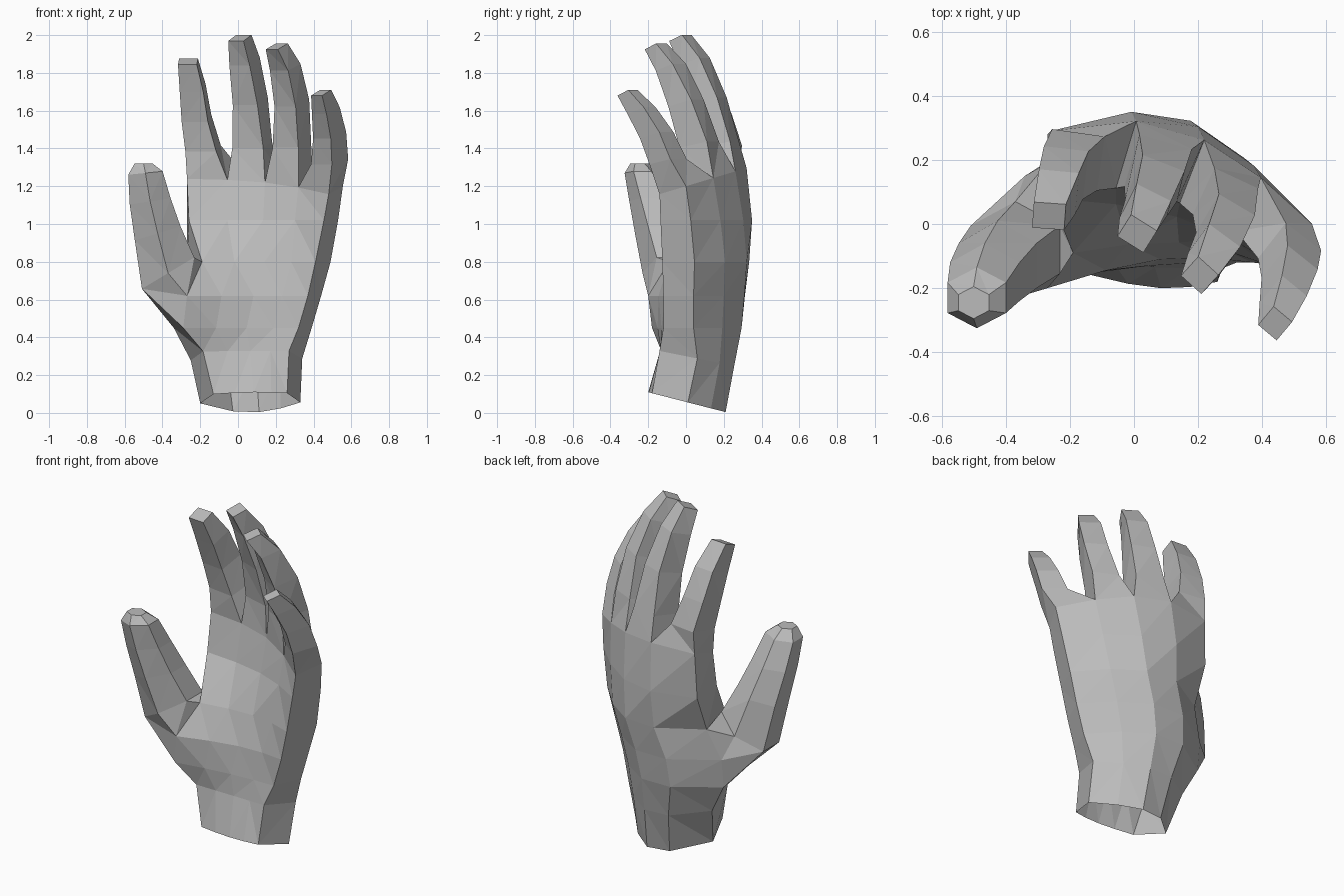
import bpy
import bmesh
from math import sin, cos, pi, radians
from mathutils import Vector

cube = bpy.data.objects.get("Cube")
if cube:
    bpy.data.objects.remove(cube, do_unlink=True)

COLUMNS = 5  # edges between and beside the four fingers
bm = bmesh.new()


def bridge(lower, upper, skip=()):
    """Join two loops of equal length with quads."""
    count = len(lower)
    for i in range(count):
        if i not in skip:
            j = (i + 1) % count
            bm.faces.new((lower[i], lower[j], upper[j], upper[i]))


def palm_ring(z, slope, back_l, back_r, back_bulge, front_l, front_r, front_bulge):
    """Arched cross-section: back edge from thumb side to little side, front edge in return."""
    ring = []
    # The back arch peaks near the thumb side; columns crowd toward the little finger
    sides = ((back_l, back_r, back_bulge, 0.8, 0.09), (front_l, front_r, front_bulge, 1, 0.05))
    for side, (start, end, bulge, power, skew) in enumerate(sides):
        row = []
        for c in range(COLUMNS):
            t = c / (COLUMNS - 1)
            arch = sin(pi * t ** power)
            x, y = Vector(start).lerp(Vector(end), t)
            x += skew * (end[0] - start[0]) * arch
            y += bulge * arch
            row.append(bm.verts.new((x, y, z + slope * y)))
        ring += row[::-1] if side else row
    return ring


def finger(root, start_angle, end_angle, sections):
    """Grow a four-sided finger from its root quad to a flat tip."""
    loop = root
    for i, (x, y, z, width, depth) in enumerate(sections):
        t = i / (len(sections) - 1)
        angle = radians(start_angle + (end_angle - start_angle) * t)
        across = Vector((cos(angle), sin(angle), 0)) * width / 2
        through = Vector((-sin(angle), cos(angle), 0.2 + 0.2 * t)) * depth / 2
        centre = Vector((x, y, z))
        corners = (-across + through, across + through, across - through, -across - through)
        section = [bm.verts.new(centre + c) for c in corners]
        bridge(loop, section)
        loop = section
    bm.faces.new(loop)


# Palm and open wrist
rings = [
    palm_ring(0.058, -0.257, (-0.20, 0.03), (0.33, 0.01), 0.195, (-0.13, -0.16), (0.26, -0.18), -0.03),
    palm_ring(0.30, -0.2, (-0.25, 0.11), (0.34, 0.06), 0.175, (-0.185, -0.13), (0.27, -0.14), 0.0),
    palm_ring(0.45, 0, (-0.34, 0.13), (0.39, 0.04), 0.215, (-0.29, -0.18), (0.32, -0.12), 0.02),
    palm_ring(0.62, 0, (-0.34, 0.15), (0.44, 0.04), 0.22, (-0.27, -0.20), (0.37, -0.12), 0.05),
    palm_ring(0.80, 0, (-0.27, 0.19), (0.49, 0.045), 0.21, (-0.19, -0.09), (0.41, -0.125), 0.05),
    palm_ring(1.02, 0, (-0.27, 0.28), (0.53, 0.025), 0.155, (-0.26, 0.08), (0.455, -0.135), 0.05),
    palm_ring(1.20, 0.3, (-0.26, 0.29), (0.555, 0.0), 0.12, (-0.27, 0.13), (0.48, -0.14), 0.07),
]
last = 2 * COLUMNS - 1
for level in range(len(rings) - 1):
    thumb_hole = (last,) if level in (2, 3) else ()
    bridge(rings[level], rings[level + 1], thumb_hole)

# Four fingers: centre, width and depth of each section
fingers = [
    (-8, -4, [(-0.185, 0.20, 1.40, 0.165, 0.17), (-0.22, 0.16, 1.56, 0.14, 0.15),
              (-0.24, 0.10, 1.72, 0.125, 0.13), (-0.265, 0.025, 1.86, 0.10, 0.08)]),
    (-16, -32, [(0.075, 0.175, 1.42, 0.17, 0.17), (0.065, 0.12, 1.65, 0.14, 0.15),
                (0.035, 0.045, 1.86, 0.12, 0.12), (0.01, -0.03, 1.985, 0.095, 0.08)]),
    (-25, -42, [(0.285, 0.07, 1.42, 0.15, 0.16), (0.285, 0.0, 1.64, 0.13, 0.14),
                (0.25, -0.08, 1.83, 0.12, 0.11), (0.205, -0.16, 1.94, 0.085, 0.08)]),
    (-38, -40, [(0.485, -0.095, 1.33, 0.14, 0.14), (0.485, -0.155, 1.47, 0.12, 0.13),
                (0.465, -0.235, 1.60, 0.10, 0.11), (0.44, -0.31, 1.695, 0.075, 0.075)]),
]
top = rings[-1]
for i, (start_angle, end_angle, sections) in enumerate(fingers):
    root = [top[i], top[i + 1], top[last - i - 1], top[last - i]]
    finger(root, start_angle, end_angle, sections)

# Thumb: six-sided, grown from the hole in the side of the palm
loop = [rings[r][last] for r in (2, 3, 4)] + [rings[r][0] for r in (4, 3, 2)]
thumb = [
    (-0.37, -0.08, 0.74, 0.16, 0.15, 0.6),
    (-0.425, -0.13, 0.95, 0.14, 0.14, 0.3),
    (-0.465, -0.18, 1.12, 0.125, 0.12, 0.15),
    (-0.49, -0.23, 1.27, 0.105, 0.095, 0.1),
    (-0.50, -0.245, 1.32, 0.055, 0.05, 0.0),
]
for x, y, z, rx, ry, tilt in thumb:
    section = []
    for k in range(6):
        a = radians(-150 + 60 * k)
        dx = rx * cos(a)
        section.append(bm.verts.new((x + dx, y + ry * sin(a), z + tilt * dx)))
    bridge(loop, section)
    loop = section
bm.faces.new(loop)

# Faceted finish
bmesh.ops.recalc_face_normals(bm, faces=bm.faces)
bmesh.ops.triangulate(bm, faces=bm.faces)
mesh = bpy.data.meshes.new("hand")
bm.to_mesh(mesh)
bm.free()

grey = bpy.data.materials.new("plain grey")
grey.use_nodes = True
colour = (0.5, 0.5, 0.5, 1)
grey.diffuse_color = colour
grey.node_tree.nodes["Principled BSDF"].inputs["Base Color"].default_value = colour
mesh.materials.append(grey)
hand = bpy.data.objects.new("hand", mesh)
bpy.context.collection.objects.link(hand)
